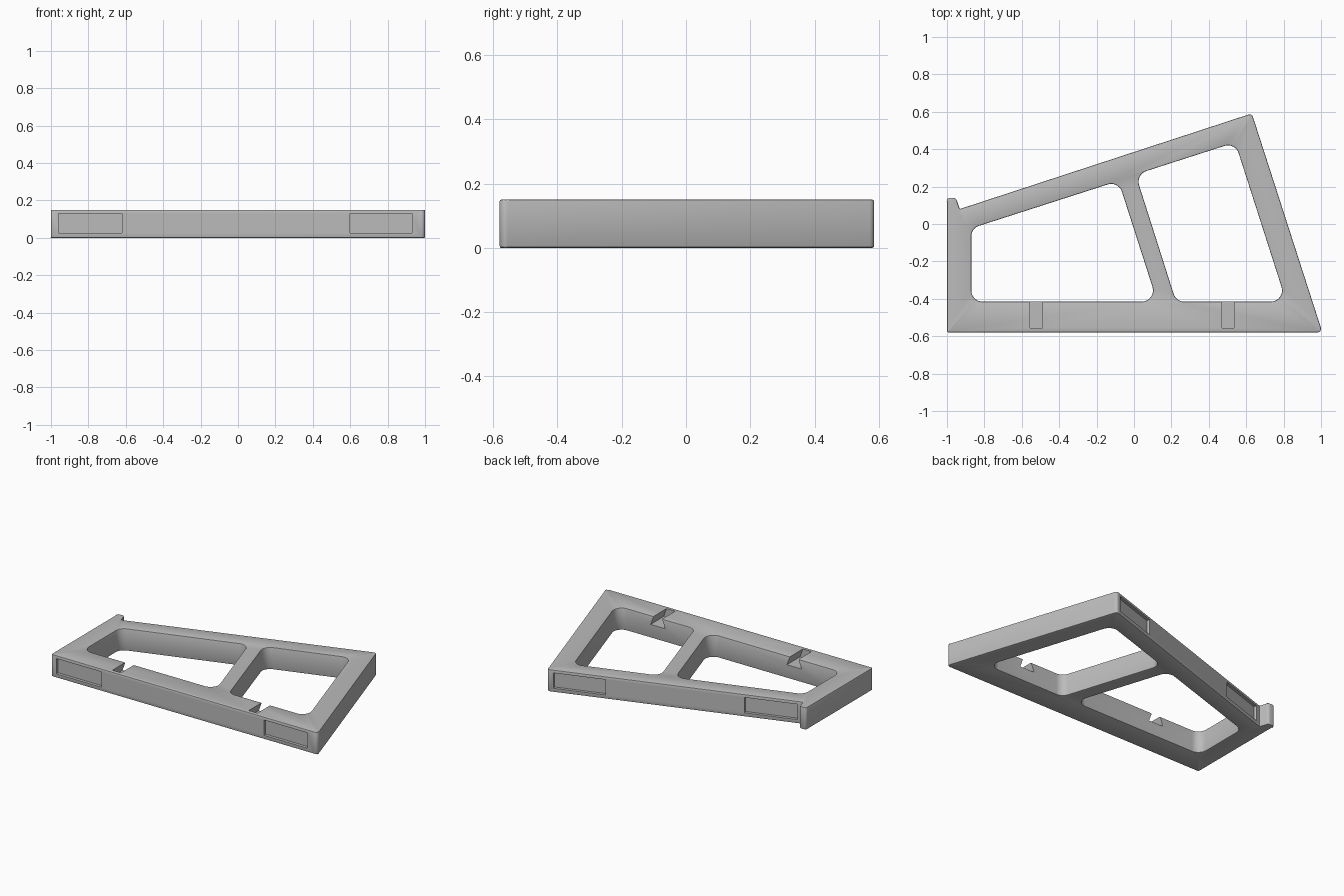
import bpy, bmesh, math
from mathutils import Vector, Matrix

if "Cube" in bpy.data.objects:
    bpy.data.objects.remove(bpy.data.objects["Cube"], do_unlink=True)

HEIGHT = 0.15
POCKET_DEPTH = 0.02


def fillet(corners, steps=8):
    """Round each (x, y, radius) corner of a closed outline."""
    out = []
    for i, (x, y, r) in enumerate(corners):
        p = Vector((x, y))
        a = (Vector(corners[i - 1][:2]) - p).normalized()
        b = (Vector(corners[(i + 1) % len(corners)][:2]) - p).normalized()
        half = a.angle(b) / 2
        centre = p + (a + b).normalized() * (r / math.sin(half))
        start = p + a * (r / math.tan(half)) - centre
        end = p + b * (r / math.tan(half)) - centre
        sweep = start.angle_signed(end)
        for k in range(steps + 1):
            out.append(centre + Matrix.Rotation(-sweep * k / steps, 2) @ start)
    return out


def make_object(name, bm):
    bmesh.ops.recalc_face_normals(bm, faces=bm.faces)
    mesh = bpy.data.meshes.new(name)
    bm.to_mesh(mesh)
    bm.free()
    obj = bpy.data.objects.new(name, mesh)
    bpy.context.collection.objects.link(obj)
    return obj


def extrude_up(bm, faces, offset):
    new = bmesh.ops.extrude_face_region(bm, geom=faces)["geom"]
    verts = [v for v in new if isinstance(v, bmesh.types.BMVert)]
    bmesh.ops.translate(bm, verts=verts, vec=offset)


# Outline with a small hooked tab, and two rounded windows
APEX = (0.63, 0.591)
TAB_ROOT = (-0.932, 0.08)
outline = [(-1, -0.58, 0.012), (1.0075, -0.58, 0.02), (*APEX, 0.02),
           (*TAB_ROOT, 0.004), (-0.952, 0.14, 0.02), (-1, 0.14, 0.015)]
left_window = [(-0.87, -0.415, 0.06), (0.124, -0.415, 0.06),
               (-0.083, 0.23, 0.06), (-0.87, -0.023, 0.06)]
right_window = [(0.225, -0.415, 0.06), (0.814, -0.415, 0.06),
                (0.541, 0.436, 0.06), (0.009, 0.265, 0.06)]

# Frame plate
bm = bmesh.new()
for loop in (outline, left_window, right_window):
    verts = [bm.verts.new((p.x, p.y, 0)) for p in fillet(loop)]
    for i, v in enumerate(verts):
        bm.edges.new((verts[i - 1], v))
bmesh.ops.triangle_fill(bm, edges=bm.edges[:], use_beauty=True)
extrude_up(bm, bm.faces[:], (0, 0, HEIGHT))
frame = make_object("wedge_frame", bm)

# Softened rims
rim = frame.modifiers.new("rim", "BEVEL")
rim.width = 0.006
rim.segments = 2
rim.limit_method = "ANGLE"
rim.angle_limit = math.radians(60)
rim.use_clamp_overlap = False

# Cutters: shallow rectangular pockets on the front and the slanted back
bm = bmesh.new()


def pocket(start, direction, near, far):
    d = Vector((*direction, 0)).normalized()
    mid = Vector((*start, 0.078)) + d * (near + far) / 2
    bmesh.ops.create_cube(bm, size=1, matrix=Matrix.Translation(mid)
                          @ Matrix.Rotation(math.atan2(d.y, d.x), 4, "Z")
                          @ Matrix.Diagonal((far - near, 2 * POCKET_DEPTH, 0.104, 1)))


for near, far in ((0.04, 0.38), (1.60, 1.93)):
    pocket((-1, -0.58), (1, 0), near, far)
back = (TAB_ROOT[0] - APEX[0], TAB_ROOT[1] - APEX[1])
for near, far in ((0.04, 0.375), (1.27, 1.61)):
    pocket(APEX, back, near, far)

# Cutters: dovetail slots opening into the windows
for x in (-0.523, 0.502):
    profile = [(-0.055, 0.09), (0.055, 0.09), (0.0325, HEIGHT),
               (0.0325, 0.18), (-0.0325, 0.18), (-0.0325, HEIGHT)]
    face = bm.faces.new([bm.verts.new((x + px, -0.555, z)) for px, z in profile])
    extrude_up(bm, [face], (0, 0.18, 0))
cutter = make_object("slot_cutter", bm)
cutter.hide_render = True

cut = frame.modifiers.new("cut", "BOOLEAN")
cut.object = cutter
cut.operation = "DIFFERENCE"
cut.solver = "EXACT"

# Apply the cuts and drop the cutter
bpy.ops.object.select_all(action="DESELECT")
frame.select_set(True)
bpy.context.view_layer.objects.active = frame
bpy.ops.object.convert(target="MESH")
bpy.data.objects.remove(cutter, do_unlink=True)
bpy.ops.object.shade_smooth_by_angle(angle=math.radians(30))

# Single grey material
grey = bpy.data.materials.new("plain_grey")
grey.use_nodes = True
grey.diffuse_color = (0.5, 0.5, 0.5, 1)
grey.node_tree.nodes["Principled BSDF"].inputs["Base Color"].default_value = (0.5, 0.5, 0.5, 1)
frame.data.materials.clear()
frame.data.materials.append(grey)
